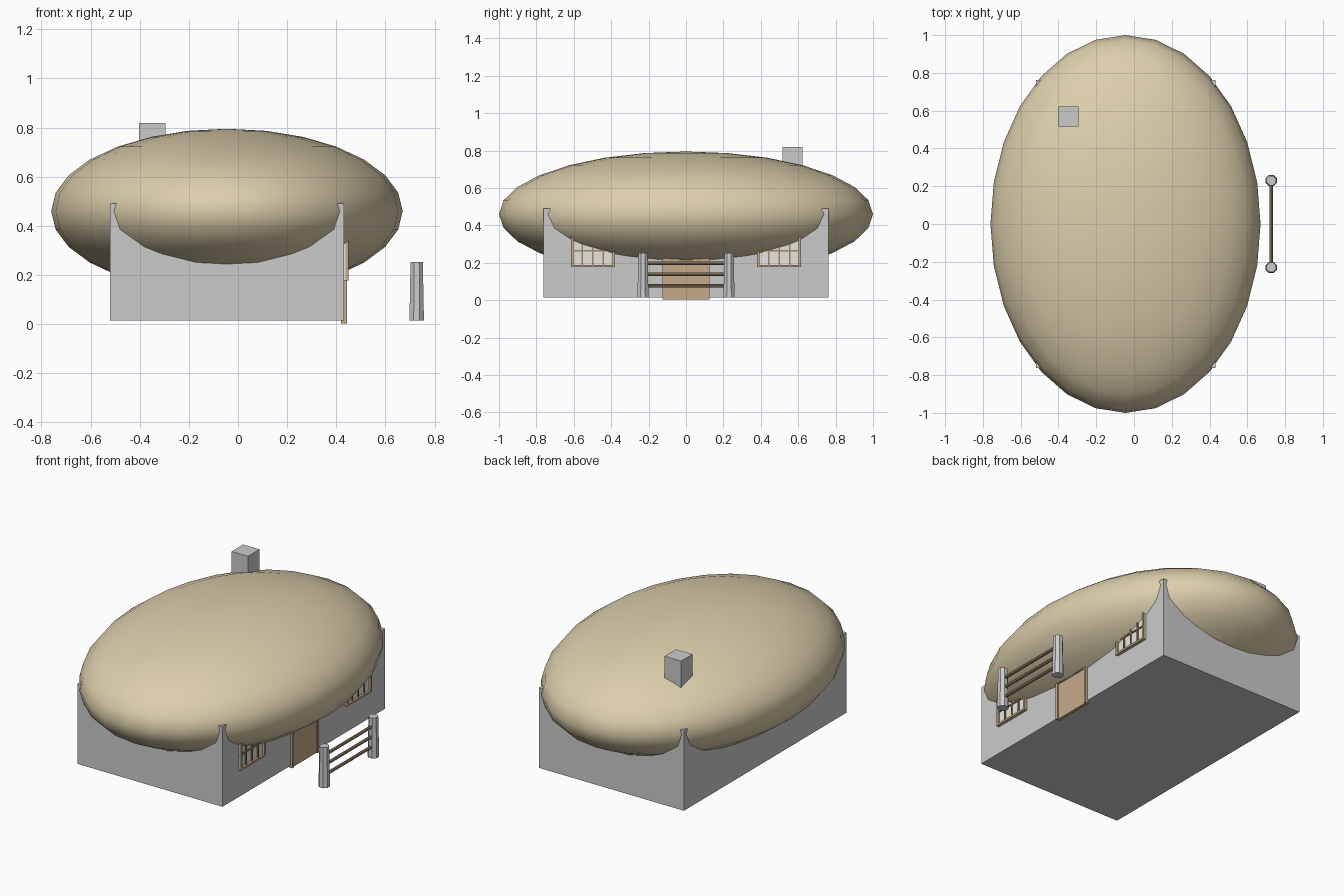
import bpy, math

if "Cube" in bpy.data.objects:
    bpy.data.objects.remove(bpy.data.objects["Cube"])


def material(name, rgb):
    m = bpy.data.materials.new(name)
    m.diffuse_color = (*rgb, 1)
    m.use_nodes = True
    m.node_tree.nodes["Principled BSDF"].inputs["Base Color"].default_value = m.diffuse_color
    return m


THATCH = material("thatch", (0.72, 0.62, 0.41))
TIMBER = material("timber", (0.34, 0.24, 0.15))
DOOR = material("door_wood", (0.56, 0.41, 0.26))
PANE = material("pane", (0.80, 0.79, 0.72))


def finish(name, mat):
    ob = bpy.context.object
    ob.name = name
    if mat:
        ob.data.materials.append(mat)
    return ob


def box(name, x, y, z, mat=None):
    """Box from (min, max) ranges on each axis."""
    bpy.ops.mesh.primitive_cube_add(size=1, location=[sum(r) / 2 for r in (x, y, z)])
    ob = finish(name, mat)
    ob.scale = [r[1] - r[0] for r in (x, y, z)]
    bpy.ops.object.transform_apply(location=False, rotation=False)
    return ob


# Stone walls and chimney
box("walls", (-0.52, 0.432), (-0.762, 0.762), (0.015, 0.49))
box("chimney", (-0.403, -0.295), (0.515, 0.623), (0.55, 0.818))

# Rounded thatched roof
bpy.ops.mesh.primitive_uv_sphere_add(segments=28, ring_count=14, radius=1,
                                     location=(-0.045, 0, 0.46))
roof = finish("thatched_roof", THATCH)
roof.scale = (0.715, 1.0, 0.335)
bpy.ops.object.transform_apply(location=False, rotation=False)
bpy.ops.object.shade_smooth_by_angle(angle=math.radians(40))

# Door with frame
box("door", (0.42, 0.437), (-0.112, 0.112), (0.003, 0.23), DOOR)
for s in (-1, 1):
    box("door_jamb", (0.42, 0.444), sorted((s * 0.110, s * 0.125)), (0.003, 0.235), DOOR)
box("door_lintel", (0.42, 0.444), (-0.125, 0.125), (0.218, 0.235), DOOR)

# Two framed windows with glazing bars
for s in (-1, 1):
    c = s * 0.4975
    z0, z1, h = 0.177, 0.352, 0.117
    box("window_pane", (0.42, 0.437), (c - h, c + h), (z0, z1), PANE)
    for t in (-1, 1):
        box("window_side", (0.42, 0.45), (c + t * 0.111 - 0.006, c + t * 0.111 + 0.006),
            (z0, z1), DOOR)
    for z in (z0, z1 - 0.012):
        box("window_rail", (0.42, 0.45), (c - h, c + h), (z, z + 0.012), DOOR)
    for i in range(3):
        y = c + (i - 1) * 0.056
        box("glazing_bar", (0.42, 0.443), (y - 0.004, y + 0.004), (z0, z1), TIMBER)
    box("glazing_crossbar", (0.42, 0.443), (c - h, c + h), (0.261, 0.269), TIMBER)

# Fence: tapered stone posts and timber rails
for y in (-0.23, 0.23):
    bpy.ops.mesh.primitive_cone_add(vertices=8, radius1=0.032, radius2=0.027, depth=0.238,
                                    location=(0.727, y, 0.134),
                                    rotation=(0, 0, math.radians(22.5)))
    finish("fence_post", None)
for z in (0.078, 0.138, 0.197):
    bpy.ops.mesh.primitive_cylinder_add(vertices=8, radius=0.009, depth=0.44,
                                        location=(0.727, 0, z),
                                        rotation=(math.pi / 2, 0, 0))
    finish("fence_rail", TIMBER)
